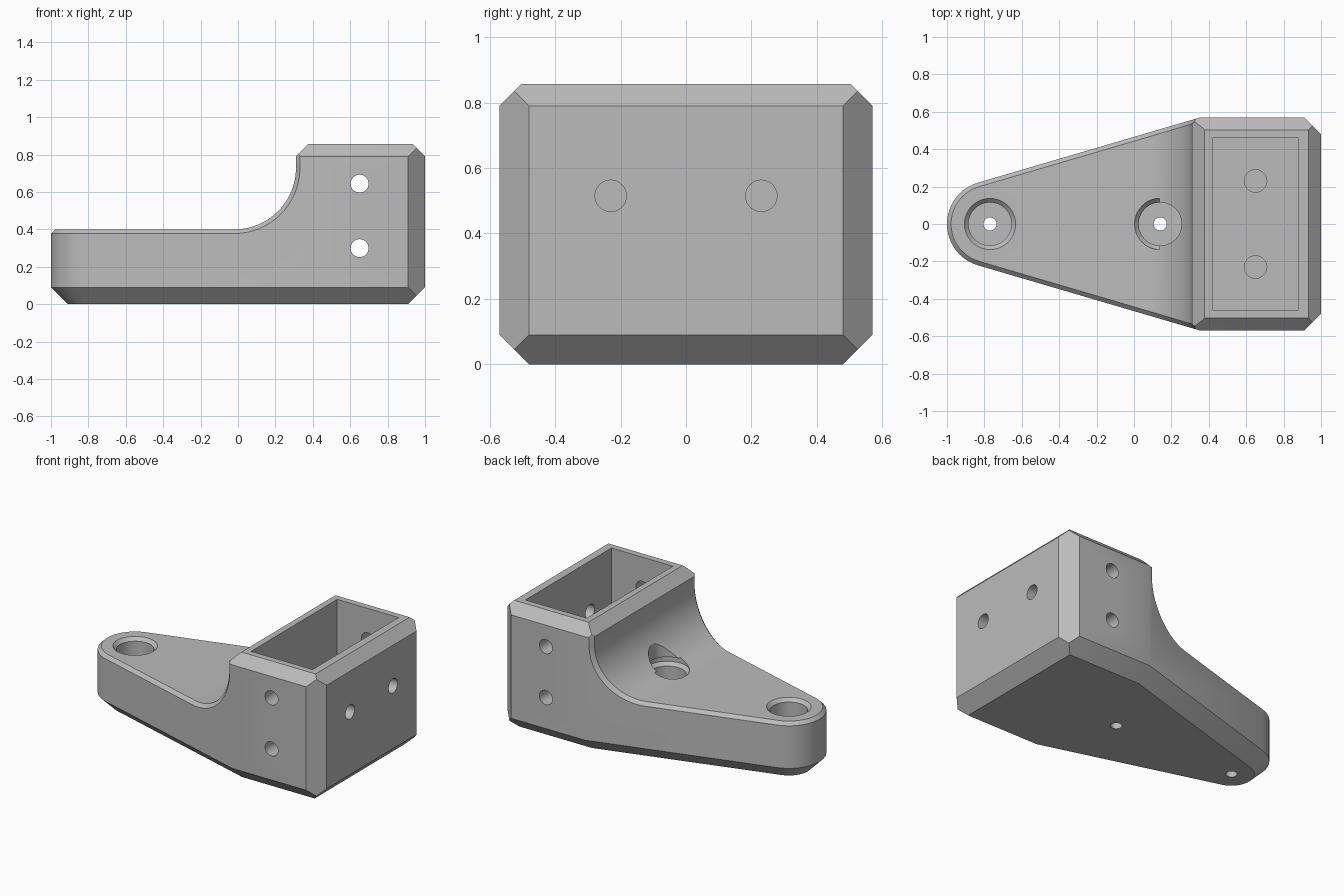
import bpy, bmesh, math
from mathutils import Matrix, Vector

cube = bpy.data.objects.get("Cube")
if cube:
    bpy.data.objects.remove(cube)

grey = bpy.data.materials.new("plain grey")
grey.use_nodes = True
grey.diffuse_color = (0.5, 0.5, 0.5, 1)
grey.node_tree.nodes["Principled BSDF"].inputs["Base Color"].default_value = (0.5, 0.5, 0.5, 1)

NOSE_X, NOSE_R = -0.77, 0.23
SIDE, KINK, CHAMFER, TOP_CHAMFER = 0.57, 0.355, 0.09, 0.067
SHOULDER, TOP = 0.79, 0.857
DECK, SWOOP_X, SWOOP_R = 0.40, -0.02, 0.33
SWOOP_Z = DECK + SWOOP_R
WALL_X = SWOOP_X + SWOOP_R
FLOOR = 0.17


def add_object(name, bm):
    bmesh.ops.recalc_face_normals(bm, faces=bm.faces)
    mesh = bpy.data.meshes.new(name)
    bm.to_mesh(mesh)
    bm.free()
    mesh.materials.append(grey)
    obj = bpy.data.objects.new(name, mesh)
    bpy.context.scene.collection.objects.link(obj)
    return obj


def subtract(target, cutter):
    mod = target.modifiers.new("cut", 'BOOLEAN')
    mod.operation, mod.solver, mod.object = 'DIFFERENCE', 'EXACT', cutter
    bpy.context.view_layer.update()
    graph = bpy.context.evaluated_depsgraph_get()
    mesh = bpy.data.meshes.new_from_object(target.evaluated_get(graph))
    target.modifiers.clear()
    target.data = mesh
    bpy.data.objects.remove(cutter)


def prism(name, outline, half_width):
    """Extrude an x-z outline along y."""
    bm = bmesh.new()
    face = bm.faces.new([bm.verts.new((x, -half_width, z)) for x, z in outline])
    out = bmesh.ops.extrude_face_region(bm, geom=[face])
    verts = [v for v in out["geom"] if isinstance(v, bmesh.types.BMVert)]
    bmesh.ops.translate(bm, verts=verts, vec=(0, 2 * half_width, 0))
    return add_object(name, bm)


def cylinder(name, centre, radius, depth, axis):
    bm = bmesh.new()
    turn = Matrix.Rotation(math.pi / 2, 4, 'X' if axis == 'Y' else 'Y')
    bmesh.ops.create_cone(bm, cap_ends=True, segments=32, radius1=radius, radius2=radius,
                          depth=depth, matrix=Matrix.Translation(centre) @ turn)
    return add_object(name, bm)


def lathe(name, profile, x, y, steps=48):
    """Spin an r-z profile, closed by the axis, about a vertical line."""
    bm = bmesh.new()
    rings = [[bm.verts.new((x + r * math.cos(a), y + r * math.sin(a), z))
              for a in (math.tau * i / steps for i in range(steps))] for r, z in profile]
    for low, high in zip(rings, rings[1:]):
        for i in range(steps):
            j = (i + 1) % steps
            bm.faces.new((low[i], low[j], high[j], high[i]))
    bm.faces.new(rings[0])
    bm.faces.new(rings[-1])
    return add_object(name, bm)


# Plan outline, optionally inset; tangent lines join the round nose to the block
slope = math.atan2(0.348, 1.185)


def plan(inset, z, corners):
    r = NOSE_R - inset
    start = math.pi / 2 + slope
    pts = []
    for i in range(33):
        a = start + (math.tau - 2 * start) * i / 32
        pts.append((NOSE_X + r * math.cos(a), r * math.sin(a), z))
    for s in (-1, 1):
        pts.append((KINK + inset * math.tan(slope / 2), s * (SIDE - inset), z))
        pts += [(x, s * y, z) for x, y in corners]
    return pts


# Chamfered solid
cut_corner = [(1 - CHAMFER, SIDE), (1, SIDE - CHAMFER)]
points = plan(CHAMFER, 0, [(1 - CHAMFER, SIDE - CHAMFER)])
points += plan(0, CHAMFER, cut_corner) + plan(0, SHOULDER, cut_corner)
points += plan(TOP_CHAMFER, TOP, [(1 - TOP_CHAMFER, SIDE - TOP_CHAMFER)])
half = CHAMFER / 2
for s in (-1, 1):
    points += [(1 - half, s * (SIDE - half), half),
               (1 - half, s * (SIDE - half), SHOULDER + half)]
bm = bmesh.new()
for p in points:
    bm.verts.new(p)
hull = bmesh.ops.convex_hull(bm, input=bm.verts)
loose = {g for g in hull["geom_interior"] + hull["geom_unused"]
         if isinstance(g, bmesh.types.BMVert)}
bmesh.ops.delete(bm, geom=list(loose), context='VERTS')
bmesh.ops.dissolve_limit(bm, angle_limit=math.radians(0.5), verts=bm.verts, edges=bm.edges)
bracket = add_object("bracket_body", bm)

# Low deck with a curved rise to the block
arc = [(SWOOP_X + SWOOP_R * math.sin(a), SWOOP_Z - SWOOP_R * math.cos(a))
       for a in (math.pi / 2 * i / 24 for i in range(25))]
subtract(bracket, prism("deck_cutter", [(-2, DECK)] + arc + [
    (WALL_X, SHOULDER), (WALL_X + TOP_CHAMFER, TOP), (WALL_X + TOP_CHAMFER + 0.1, TOP + 0.1),
    (-2, TOP + 0.1)], 1))


# Narrow chamfer along the deck and curve edges
def on_curve(p):
    if p.z > SHOULDER + 0.002:
        return False
    if p.x < SWOOP_X:
        return abs(p.z - DECK) < 0.002
    if p.z > SWOOP_Z:
        return abs(p.x - WALL_X) < 0.002
    return abs(math.hypot(p.x - SWOOP_X, p.z - SWOOP_Z) - SWOOP_R) < 0.003


bm = bmesh.new()
bm.from_mesh(bracket.data)
bmesh.ops.remove_doubles(bm, verts=bm.verts, dist=0.0002)
bmesh.ops.dissolve_limit(bm, angle_limit=math.radians(0.5), verts=bm.verts, edges=bm.edges)
rim = [e for e in bm.edges if len(e.link_faces) == 2 and e.calc_face_angle() > math.radians(60)
       and all(on_curve(v.co) for v in e.verts)]
bmesh.ops.bevel(bm, geom=rim, offset=0.022, offset_type='OFFSET', segments=1,
                profile=0.5, affect='EDGES', clamp_overlap=False)
bm.to_mesh(bracket.data)
bm.free()

# Open pocket in the block
subtract(bracket, prism("pocket_cutter", [(0.42, FLOOR), (0.88, FLOOR), (0.88, 1), (0.42, 1)], 0.46))

# Counterbored mounting holes
bore = [(0.035, -0.1), (0.035, FLOOR), (0.115, FLOOR), (0.115, 0.378),
        (0.137, DECK), (0.137, 0.44), (0.115, 0.44), (0.115, 1)]
for x in (NOSE_X, 0.14):
    subtract(bracket, lathe("bore_cutter", bore, x, 0))

# Side wall holes, end wall holes and blind pocket floor holes
for z in (0.30, 0.645):
    subtract(bracket, cylinder("side_hole_cutter", (0.65, 0, z), 0.048, 2, 'Y'))
for y in (-0.23, 0.23):
    subtract(bracket, cylinder("end_hole_cutter", (0.95, y, 0.515), 0.048, 0.3, 'X'))
    subtract(bracket, lathe("floor_hole_cutter", [(0.06, FLOOR - 0.08), (0.06, FLOOR + 0.05)], 0.65, y))

# Smooth curves, crisp edges
bpy.ops.object.select_all(action='DESELECT')
bracket.select_set(True)
bpy.context.view_layer.objects.active = bracket
bpy.ops.object.shade_smooth_by_angle(angle=math.radians(25))
